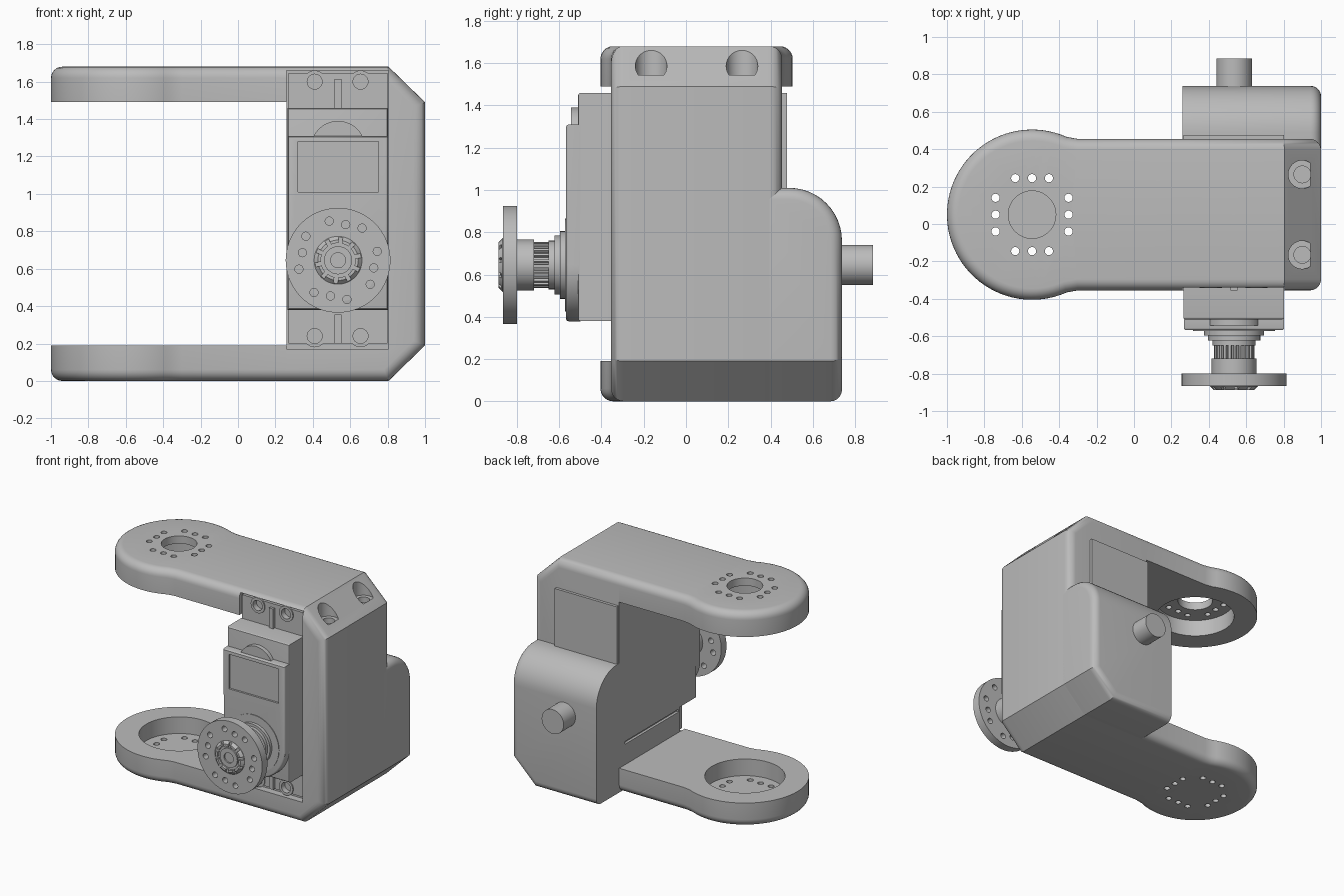
import bpy, bmesh
from math import sin, cos, pi, radians, hypot

old = bpy.data.objects.get("Cube")
if old:
    bpy.data.objects.remove(old, do_unlink=True)

grey = bpy.data.materials.new("light_grey")
grey.use_nodes = True
grey.diffuse_color = (0.5, 0.5, 0.5, 1)
grey.node_tree.nodes["Principled BSDF"].inputs["Base Color"].default_value = (0.5, 0.5, 0.5, 1)
parts = []


def circle(u, v, r, n=48, start=0.0, end=2 * pi):
    full = abs(end - start) > 6.28
    steps = n if full else n - 1
    return [(u + r * cos(start + (end - start) * i / steps),
             v + r * sin(start + (end - start) * i / steps)) for i in range(n)]


def rect(u0, u1, v0, v1):
    return [(u0, v0), (u1, v0), (u1, v1), (u0, v1)]


def prism(name, loops, axis, a, b, cutter=False):
    """Extrude closed 2D outlines along an axis from a to b."""
    place = {"x": lambda p, h: (h, p[0], p[1]),
             "y": lambda p, h: (p[0], h, p[1]),
             "z": lambda p, h: (p[0], p[1], h)}[axis]
    bm = bmesh.new()
    for loop in loops:
        low = [bm.verts.new(place(p, a)) for p in loop]
        high = [bm.verts.new(place(p, b)) for p in loop]
        bm.faces.new(low)
        bm.faces.new(high)
        for i in range(len(loop)):
            j = (i + 1) % len(loop)
            bm.faces.new((low[i], low[j], high[j], high[i]))
    bmesh.ops.recalc_face_normals(bm, faces=bm.faces)
    mesh = bpy.data.meshes.new(name)
    bm.to_mesh(mesh)
    bm.free()
    obj = bpy.data.objects.new(name, mesh)
    bpy.context.collection.objects.link(obj)
    mesh.materials.append(grey)
    if cutter:
        obj.hide_render = True
    else:
        parts.append(obj)
    return obj


def bevel(obj, width, rule, segments=6):
    """Round the edges whose two end points satisfy the rule."""
    bm = bmesh.new()
    bm.from_mesh(obj.data)
    edges = [e for e in bm.edges if rule(e.verts[0].co, e.verts[1].co)]
    bmesh.ops.bevel(bm, geom=edges, offset=width, segments=segments,
                    profile=0.5, affect="EDGES", clamp_overlap=True)
    bm.to_mesh(obj.data)
    bm.free()


def cut(obj, loops, axis, a, b):
    tool = prism("cutter", loops, axis, a, b, cutter=True)
    mod = obj.modifiers.new("cut", "BOOLEAN")
    mod.operation, mod.solver, mod.object = "DIFFERENCE", "EXACT", tool
    bpy.context.view_layer.objects.active = obj
    bpy.ops.object.modifier_apply(modifier=mod.name)
    bpy.data.objects.remove(tool, do_unlink=True)


def both(test):
    return lambda p, q: test(p) and test(q)


def bolt_circle(u, v, turn=0.0, r=0.022):
    """Four rows of three small holes on a square ring."""
    loops = []
    for k in range(4):
        for d in (-0.09, 0, 0.09):
            a = k * pi / 2 + turn
            loops.append(circle(u + 0.195 * cos(a) - d * sin(a),
                                v + 0.195 * sin(a) + d * cos(a), r, 16))
    return loops


LEFT, WALL, FRONT, BACK, TOP = 0.26, 0.805, -0.355, 0.455, 1.68
EYE = (-0.545, 0.05)
SHAFT = (0.535, 0.645)

# Two fork arms with round ends
outline = ([(LEFT, BACK), (-0.3, BACK)]
           + circle(*EYE, 0.455, 56, radians(66), radians(294))
           + [(-0.3, FRONT), (LEFT, FRONT)])
for name, inner, outer, floor in (("upper_arm", 1.49, TOP, 1.62), ("lower_arm", 0.19, 0, 0.06)):
    arm = prism(name, [outline], "z", min(inner, outer), max(inner, outer))
    bevel(arm, 0.06, lambda p, q: abs(p.z - outer) < 0.001 and abs(q.z - outer) < 0.001
          and min(p.x, q.x) < LEFT - 0.01)
    lo, hi = sorted((floor, inner + (inner - floor)))
    cut(arm, [circle(*EYE, 0.285, 64)], "z", lo, hi)
    if name == "upper_arm":
        cut(arm, [circle(*EYE, 0.127)], "z", 1.4, 1.8)
    cut(arm, bolt_circle(*EYE), "z", outer - 0.2, outer + 0.2)

# Main housing with chamfered right corners
housing = prism("housing", [[(LEFT, 0), (0.805, 0), (1, 0.19), (1, 1.49), (0.805, TOP), (LEFT, TOP)]],
                "y", FRONT, BACK)
bevel(housing, 0.06, lambda p, q: abs(p.y - q.y) < 0.001 and max(p.x, q.x) > 0.3)
cut(housing, [rect(0.1, WALL, 0.17, 1.66)], "y", -0.6, -0.3)
screws = (-0.165, 0.265)
cut(housing, [circle(0.9, y, 0.075, 32) for y in screws], "z", 1.545, 1.8)
cut(housing, [circle(0.9, y, 0.045, 24) for y in screws], "z", 1.35, 1.8)
cut(housing, [rect(-0.28, 0.5, 0.35, 0.372)], "x", 0.2, 0.28)

# Rear bulge with a large rounded top
bulge = prism("rear_bulge", [[(LEFT, 0), (0.805, 0), (1, 0.19), (1, 1.01), (LEFT, 1.01)]],
              "y", 0.38, 0.738)
bevel(bulge, 0.25, both(lambda p: p.y > 0.7 and p.z > 1), 12)
bevel(bulge, 0.055, lambda p, q: max(p.x, q.x) > 0.3 and max(p.y, q.y) > 0.4
      and (both(lambda v: v.y > 0.73 and v.z < 0.77)(p, q)
           or both(lambda v: v.x > 0.99 and v.z > 0.75)(p, q))
      and not (abs(p.z - q.z) < 0.001 and abs(p.x - q.x) < 0.001 and p.z < 0.7)
      and not (abs(p.z - 0.76) < 0.001 and abs(q.z - 0.76) < 0.001))
prism("rear_pin", [circle(*SHAFT, 0.095)], "y", 0.7, 0.885)
prism("rear_cover", [rect(0.264, 0.803, 0.9, 1.46)], "y", 0.44, 0.477)

# Motor body
body = prism("motor_body", [rect(0.264, 0.803, 0.38, 1.46)], "y", -0.51, -0.25)
bevel(body, 0.012, both(lambda p: p.y < -0.5), 3)
face = prism("motor_face", [[(0.803, 1.31), (0.267, 1.31)]
                            + circle(*SHAFT, 0.267, 40, pi, 2 * pi)], "y", -0.568, -0.5)
bevel(face, 0.014, both(lambda p: p.y < -0.56), 3)
cut(face, [rect(0.32, 0.75, 1.01, 1.28)], "y", -0.6, -0.553)
prism("face_bump", [circle(0.535, 1.245, 0.145)], "y", -0.543, -0.5)

# Mounting tabs with ringed holes and a centre rib
for name, z0, z1, hole in (("upper_tab", 1.455, 1.645, 1.6), ("lower_tab", 0.2, 0.385, 0.24)):
    tab = prism(name, [rect(0.27, 0.8, z0, z1)], "y", -0.335, -0.29)
    spots = [0.41, 0.655]
    cut(tab, [circle(x, hole, 0.04, 24) for x in spots], "y", -0.4, -0.2)
    for x in spots:
        ring = prism(name + "_ring", [circle(x, hole, 0.06, 32)], "y", -0.343, -0.33)
        cut(ring, [circle(x, hole, 0.04, 24)], "y", -0.4, -0.3)
    prism(name + "_rib", [rect(0.517, 0.553, z0, z1 - 0.03)], "y", -0.355, -0.33)

# Output shaft: stacked collars, splines and hub
for name, r, y0, y1 in (("shaft_boss", 0.22, -0.573, -0.56), ("wide_collar", 0.16, -0.597, -0.56),
                        ("middle_collar", 0.14, -0.622, -0.59), ("narrow_collar", 0.115, -0.65, -0.61),
                        ("horn_neck", 0.12, -0.81, -0.72)):
    prism(name, [circle(*SHAFT, r)], "y", y0, y1)
teeth = []
for i in range(24):
    for r, d in ((0.092, -0.5), (0.108, -0.38), (0.108, 0.05), (0.092, 0.17)):
        a = (i + d) * 2 * pi / 24
        teeth.append((SHAFT[0] + r * cos(a), SHAFT[1] + r * sin(a)))
prism("shaft_splines", [teeth], "y", -0.73, -0.64)

# Horn disc with bolt holes
horn = prism("horn_disc", [circle(*SHAFT, 0.28, 72)], "y", -0.865, -0.80)
cut(horn, bolt_circle(*SHAFT, -0.21), "y", -1, -0.7)

# Notched hub cap and centre screw
hub = prism("hub_cap", [circle(*SHAFT, 0.128)], "y", -0.888, -0.86)
bevel(hub, 0.02, both(lambda p: p.y < -0.88), 1)
cut(hub, [circle(*SHAFT, 0.092)], "y", -0.95, -0.868)
notches = []
for i in range(10):
    a = i * 2 * pi / 10 + 0.2
    notches.append([(SHAFT[0] + r * cos(a + d), SHAFT[1] + r * sin(a + d))
                    for r, d in ((0.085, -0.1), (0.14, -0.1), (0.14, 0.1), (0.085, 0.1))])
cut(hub, notches, "y", -0.95, -0.872)
screw = prism("centre_screw", [circle(*SHAFT, 0.075)], "y", -0.88, -0.86)
cut(screw, [circle(*SHAFT, 0.04, 24)], "y", -0.95, -0.868)

# Smooth the round surfaces, keep hard edges
bpy.ops.object.select_all(action="DESELECT")
for obj in parts:
    obj.select_set(True)
bpy.context.view_layer.objects.active = parts[0]
bpy.ops.object.shade_smooth_by_angle(angle=radians(30))
